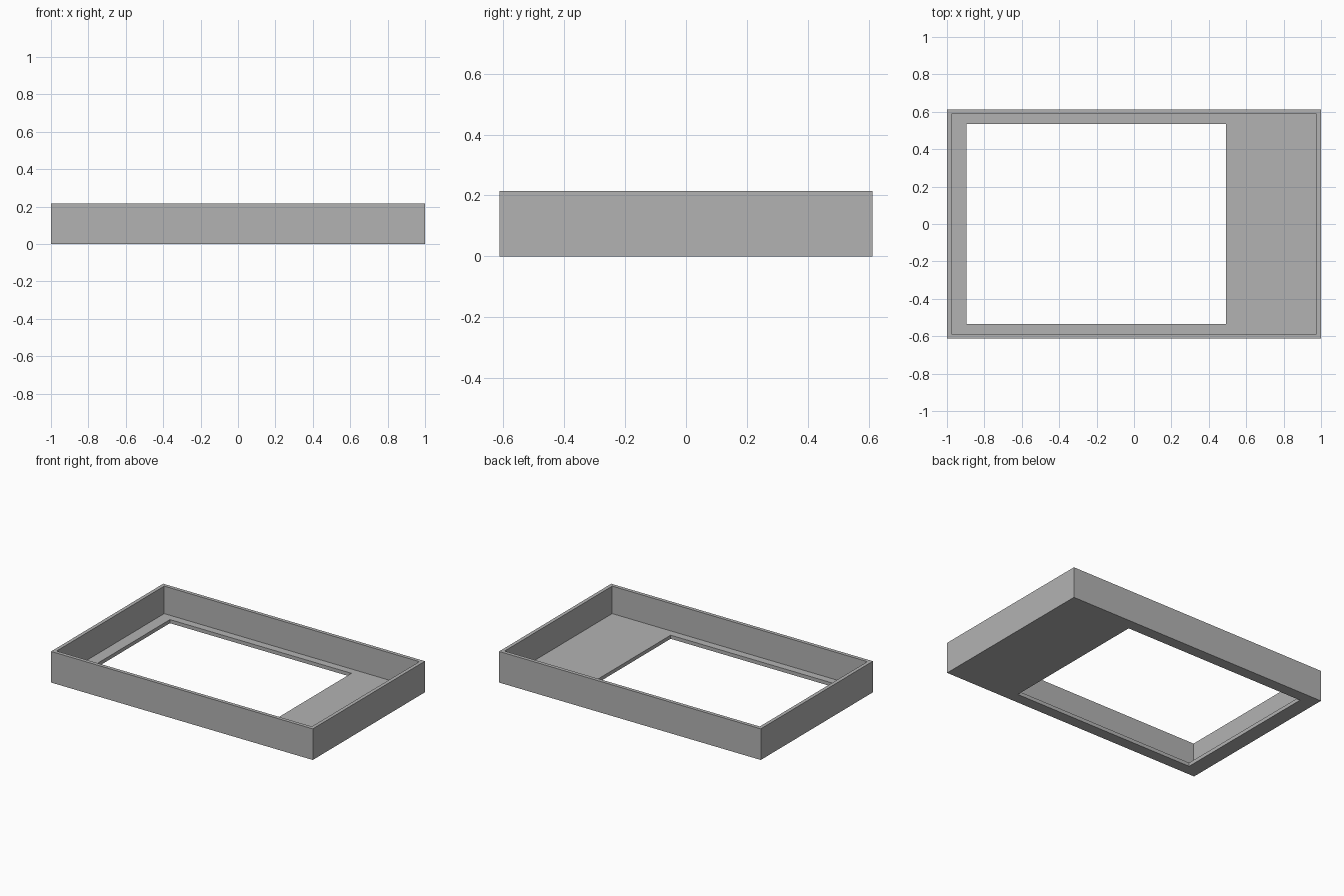
import bpy
import bmesh

cube = bpy.data.objects.get("Cube")
if cube:
    bpy.data.objects.remove(cube, do_unlink=True)

# Main dimensions
HALF_X, HALF_Y, HEIGHT = 1.0, 0.612, 0.215
WALL, FLOOR = 0.025, 0.025
WINDOW = (-0.895, 0.492, 0.535)  # left edge, right edge, half depth

# Plain grey material
grey = bpy.data.materials.new("plain_grey")
grey.use_nodes = True
colour = (0.45, 0.45, 0.45, 1)
grey.diffuse_color = colour
grey.node_tree.nodes["Principled BSDF"].inputs["Base Color"].default_value = colour

bm = bmesh.new()


def ring(x0, x1, half_y, z):
    """Rectangular loop of four vertices, counter-clockwise from above."""
    corners = ((x0, -half_y), (x1, -half_y), (x1, half_y), (x0, half_y))
    return [bm.verts.new((x, y, z)) for x, y in corners]


# Tray section: underside, outer wall, rim, inner wall, floor, window edge
inner_x, inner_y = HALF_X - WALL, HALF_Y - WALL
rings = [
    ring(*WINDOW, 0),
    ring(-HALF_X, HALF_X, HALF_Y, 0),
    ring(-HALF_X, HALF_X, HALF_Y, HEIGHT),
    ring(-inner_x, inner_x, inner_y, HEIGHT),
    ring(-inner_x, inner_x, inner_y, FLOOR),
    ring(*WINDOW, FLOOR),
]
for a, b in zip(rings, rings[1:] + rings[:1]):
    for i in range(4):
        j = (i + 1) % 4
        bm.faces.new((a[i], a[j], b[j], b[i]))
bmesh.ops.recalc_face_normals(bm, faces=bm.faces)

mesh = bpy.data.meshes.new("windowed_tray")
bm.to_mesh(mesh)
bm.free()
mesh.materials.append(grey)
tray = bpy.data.objects.new("windowed_tray", mesh)
bpy.context.collection.objects.link(tray)
